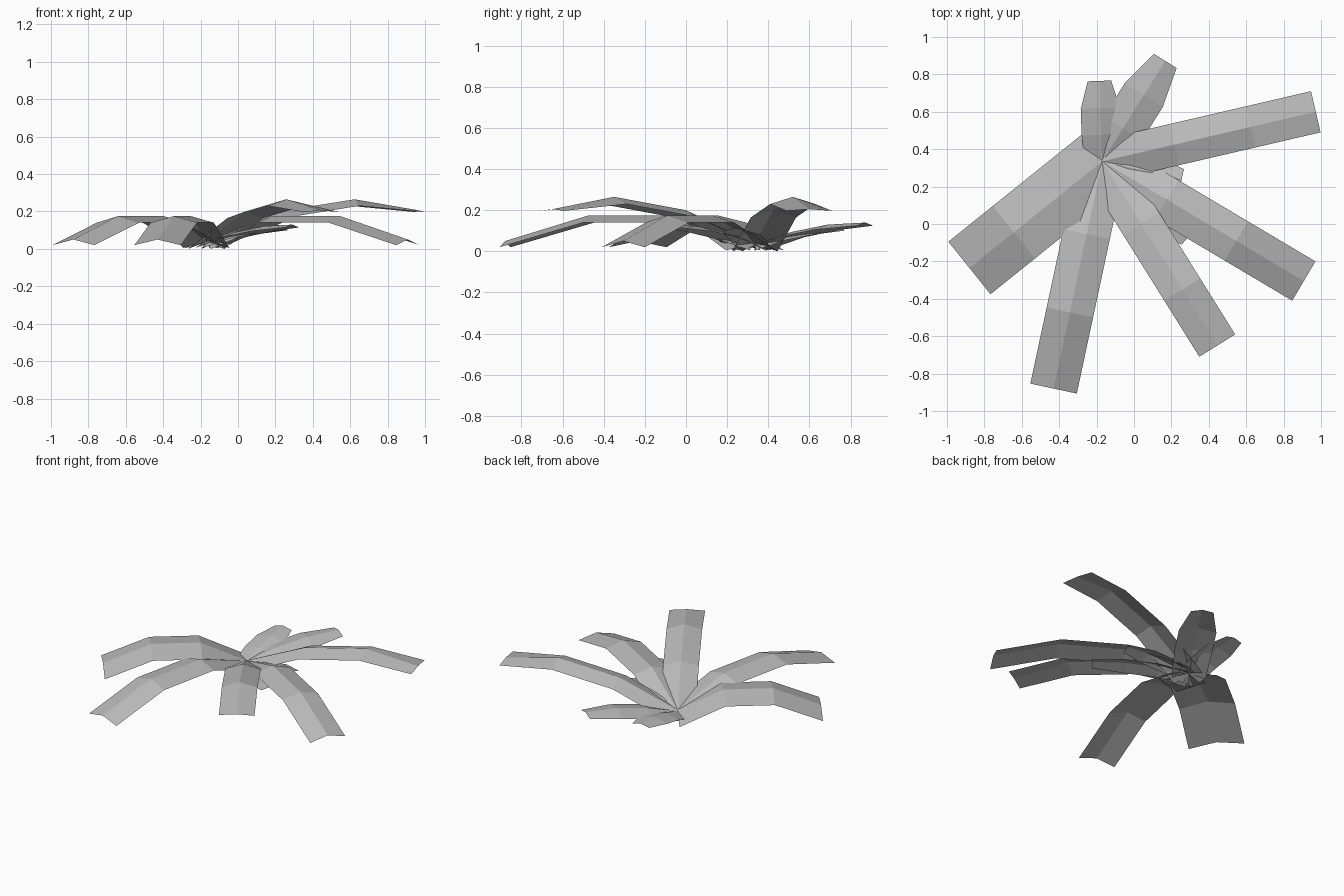
import bpy
from mathutils import Vector

if "Cube" in bpy.data.objects:
    bpy.data.objects.remove(bpy.data.objects["Cube"])

leaf_mat = bpy.data.materials.new("leaf grey")
leaf_mat.diffuse_color = (0.5, 0.5, 0.5, 1)
leaf_mat.use_nodes = True
leaf_mat.node_tree.nodes["Principled BSDF"].inputs["Base Color"].default_value = leaf_mat.diffuse_color
CROWN = Vector((-0.17, 0.335))


def leaf(name, tip, widths, heights, drops, fractions):
    """Folded strip from the crown to the tip: a raised midrib with two drooping sides."""
    along = Vector(tip) - CROWN
    side = Vector((-along.y, along.x)).normalized()
    verts, faces = [], []
    for f, w, z, d in zip(fractions, widths, heights, drops):
        mid = CROWN + along * f
        for s in (-1, 0, 1):
            p = mid + side * (s * w)
            verts.append((p.x, p.y, z - abs(s) * d))
    for i in range(len(fractions) - 1):
        for j in (0, 1):
            a = 3 * i + j
            faces.append((a, a + 1, a + 4, a + 3))
    mesh = bpy.data.meshes.new(name)
    mesh.from_pydata(verts, [], faces)
    mesh.materials.append(leaf_mat)
    bpy.context.collection.objects.link(bpy.data.objects.new(name, mesh))


# Long leaves that arch over and touch the ground
for name, tip, w in (("drooping_leaf_left", (-0.88, -0.235), 0.18),
                     ("drooping_leaf_front", (-0.43, -0.88), 0.127),
                     ("drooping_leaf_right", (0.908, -0.305), 0.122)):
    leaf(name, tip, [w] * 4, (0.04, 0.175, 0.175, 0.05),
         (0.035, 0.035, 0.035, 0.03), (0, 0.32, 0.665, 1))

# Long leaves held up high
for name, tip in (("raised_leaf_front", (0.445, -0.65)),
                  ("raised_leaf_right", (0.972, 0.60))):
    leaf(name, tip, [0.113] * 4, (0.04, 0.2, 0.265, 0.205),
         (0.04, 0.035, 0.035, 0.008), (0, 0.34, 0.695, 1))

# Short leaves with narrowed tips
for name, tip, w, z in (("short_leaf_back", (0.167, 0.872), 0.12, 0.14),
                        ("short_leaf_back_left", (-0.185, 0.765), 0.105, 0.115),
                        ("short_leaf_right", (0.255, 0.24), 0.09, 0.115),
                        ("short_leaf_front_right", (0.29, -0.07), 0.09, 0.13)):
    leaf(name, tip, (w * 0.9, w, w, w * 0.6),
         (0.035, 0.6 * z + 0.01, 0.93 * z, z), (0.03, 0.025, 0.025, 0.015),
         (0, 0.33, 0.66, 1))
